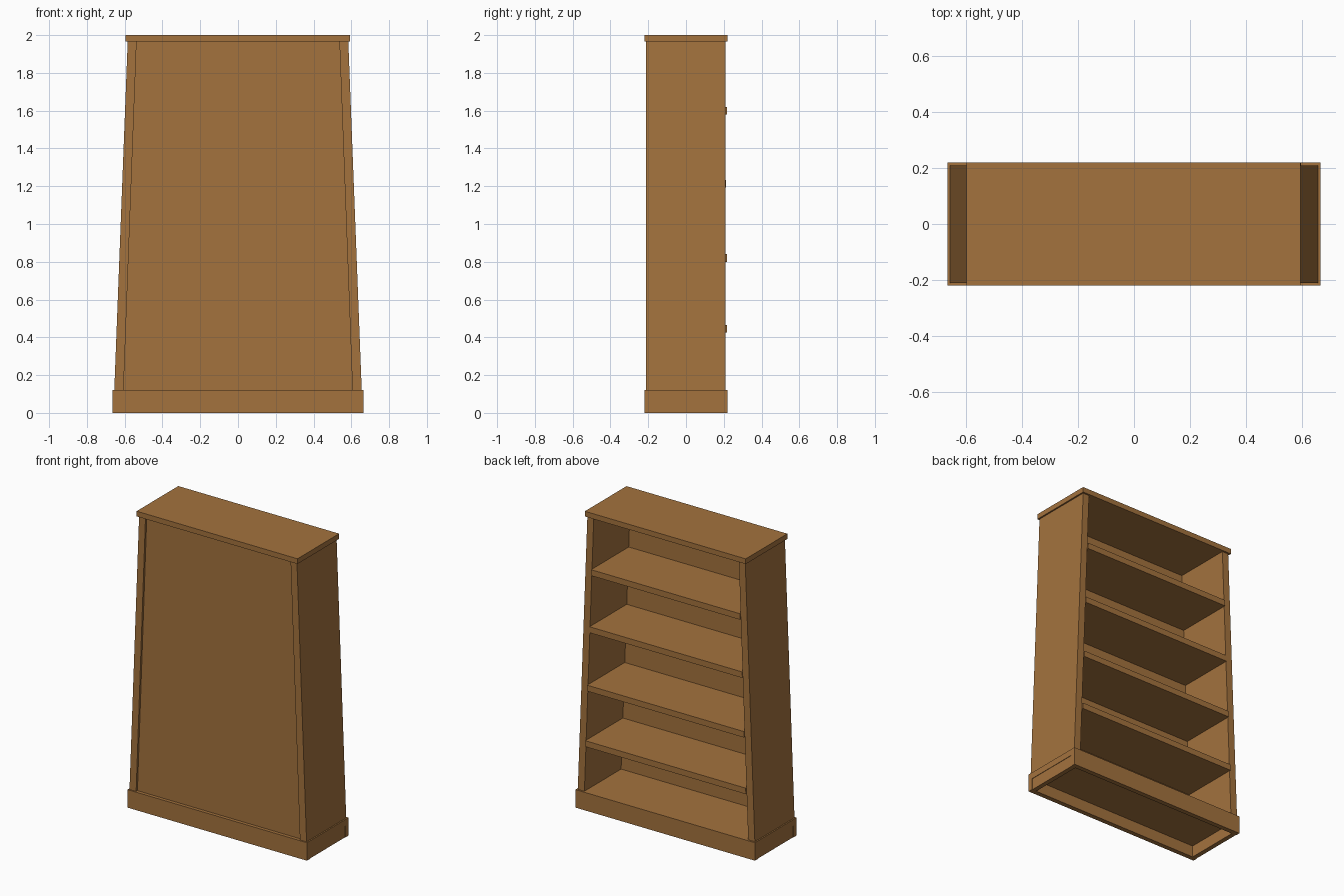
import bpy

if "Cube" in bpy.data.objects:
    bpy.data.objects.remove(bpy.data.objects["Cube"])

wood = bpy.data.materials.new("brown wood")
wood.diffuse_color = (0.37, 0.17, 0.048, 1)
wood.use_nodes = True
wood.node_tree.nodes["Principled BSDF"].inputs["Base Color"].default_value = wood.diffuse_color


def prism(name, profile, y0, y1):
    """Extrude an x-z outline from y0 to y1."""
    n = len(profile)
    verts = [(x, y, z) for y in (y0, y1) for x, z in profile]
    faces = [tuple(range(n)), tuple(range(2 * n - 1, n - 1, -1))]
    faces += [(i, i + n, (i + 1) % n + n, (i + 1) % n) for i in range(n)]
    me = bpy.data.meshes.new(name)
    me.from_pydata(verts, [], faces)
    me.materials.append(wood)
    ob = bpy.data.objects.new(name, me)
    bpy.context.collection.objects.link(ob)
    return ob


def board(name, x0, x1, y0, y1, z0, z1):
    return prism(name, [(x0, z0), (x1, z0), (x1, z1), (x0, z1)], y0, y1)


Z0, Z1 = 0.12, 1.965          # bottom and top of the tapered body


def inner(z):
    """Half width between the tapered sides at height z."""
    return 0.606 - 0.069 * (z - Z0) / (Z1 - Z0)


def tapered(name, z0, z1, y0, y1):
    a, b = inner(z0), inner(z1)
    return prism(name, [(-a, z0), (a, z0), (b, z1), (-b, z1)], y0, y1)


# base: solid board on an open plinth frame
board("base_board", -0.664, 0.664, -0.22, 0.22, 0.077, Z0)
board("plinth_front", -0.664, 0.664, -0.22, -0.188, 0, 0.077)
board("plinth_back", -0.664, 0.664, 0.188, 0.22, 0, 0.077)
for s, label in ((-1, "left"), (1, "right")):
    xs = sorted((s * 0.63, s * 0.661))
    board("plinth_" + label, xs[0], xs[1], -0.188, 0.188, 0, 0.077)
    # leaning side panel
    pts = [(s * inner(Z0), Z0), (s * 0.655, Z0), (s * 0.584, Z1), (s * inner(Z1), Z1)]
    prism("side_" + label, pts if s > 0 else pts[::-1], -0.211, 0.208)

# top board
board("top_board", -0.596, 0.594, -0.22, 0.22, Z1, 2.0)

# recessed closing panel
tapered("closing_panel", Z0, Z1, -0.197, -0.18)

# shelves, slightly proud of the sides
for i, (z, y) in enumerate(((0.445, 0.217), (0.82, 0.217), (1.213, 0.213), (1.6, 0.217))):
    tapered("shelf_%d" % (i + 1), z - 0.02, z + 0.02, -0.18, y)
